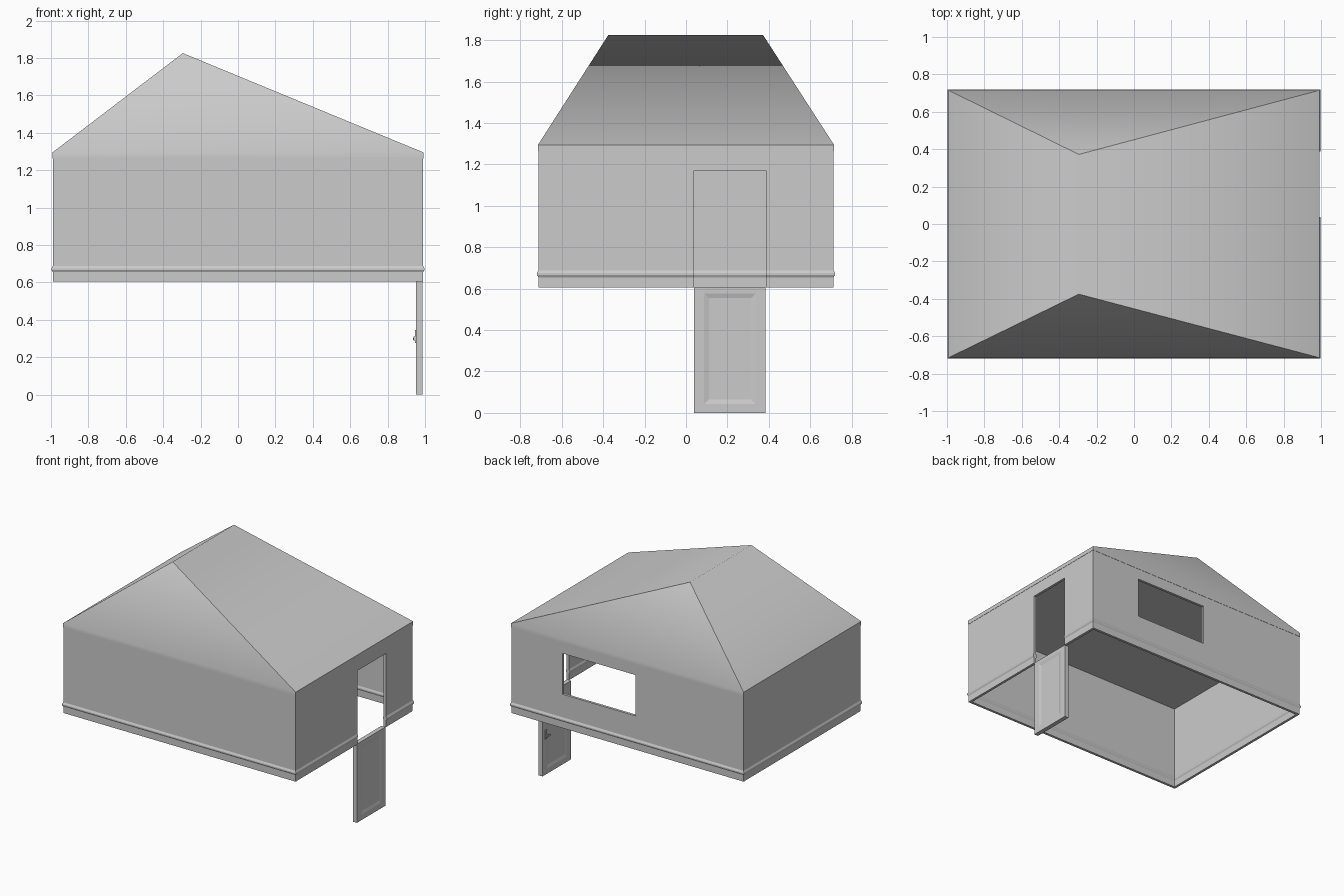
import bpy, bmesh
from mathutils import Vector

if "Cube" in bpy.data.objects:
    bpy.data.objects.remove(bpy.data.objects["Cube"])


def make(name, bm):
    bmesh.ops.recalc_face_normals(bm, faces=bm.faces[:])
    me = bpy.data.meshes.new(name)
    bm.to_mesh(me)
    bm.free()
    ob = bpy.data.objects.new(name, me)
    bpy.context.collection.objects.link(ob)
    return ob


def add_box(bm, lo, hi):
    lo, hi = Vector(lo), Vector(hi)
    for v in bmesh.ops.create_cube(bm, size=1)["verts"]:
        v.co = Vector([(lo[i] + hi[i]) / 2 + v.co[i] * (hi[i] - lo[i]) for i in range(3)])


def box(name, lo, hi):
    bm = bmesh.new()
    add_box(bm, lo, hi)
    return make(name, bm)


# Walls: thin section (offset, z) with a slim moulding, run round the plan
HX, HY, T = 0.990, 0.713, 0.02
outside = [(0, 0.605), (0, 0.655), (0.007, 0.667), (0.007, 0.675), (0, 0.688), (0, 1.266)]
inside = [(-T, 1.266), (-T, 0.688), (-T - 0.006, 0.675), (-T - 0.006, 0.667),
          (-T, 0.655), (-T, 0.605)]
section = outside + inside
bm = bmesh.new()
loops = [[bm.verts.new((sx * (HX + d), sy * (HY + d), z))
          for sx, sy in ((-1, -1), (1, -1), (1, 1), (-1, 1))] for d, z in section]
for i, a in enumerate(loops):
    b = loops[(i + 1) % len(loops)]
    for k in range(4):
        j = (k + 1) % 4
        bm.faces.new((a[k], a[j], b[j], b[k]))
walls = make("walls", bm)

# Door and window openings
for name, lo, hi in (("door_cutter", (0.9, 0.038, 0.5), (1.1, 0.387, 1.172)),
                     ("window_cutter", (-0.07, 0.6, 0.865), (0.553, 0.8, 1.18))):
    cutter = box(name, lo, hi)
    cutter.hide_render = True
    cutter.hide_set(True)
    mod = walls.modifiers.new(name, "BOOLEAN")
    mod.operation = "DIFFERENCE"
    mod.solver = "EXACT"
    mod.object = cutter

# Hip roof with off-centre ridge, fascia and flat ceiling.
# Shading is soft over the ridge and where the end hips meet their fascia.
bm = bmesh.new()
corners = ((-0.992, -0.715), (0.992, -0.715), (0.992, 0.715), (-0.992, 0.715))
low = [bm.verts.new((x, y, 1.264)) for x, y in corners]
eave = [bm.verts.new((x, y, 1.295)) for x, y in corners]
front, back = [bm.verts.new((-0.295, y, 1.826)) for y in (-0.375, 0.372)]
bm.faces.new(low[::-1])
for k in range(4):
    j = (k + 1) % 4
    bm.faces.new((low[k], low[j], eave[j], eave[k])).smooth = k % 2 == 0
for tri in ((eave[0], eave[1], front), (eave[2], eave[3], back),
            (eave[1], eave[2], back, front), (eave[3], eave[0], front, back)):
    bm.faces.new(tri).smooth = True
soft = ({front, back}, {eave[0], eave[1]}, {eave[2], eave[3]})
for e in bm.edges:
    e.smooth = set(e.verts) in soft
make("roof", bm)

# Door leaf with a recessed panel on both faces
bm = bmesh.new()
add_box(bm, (0.953, 0.038, 0), (0.987, 0.385, 0.606))
bm.normal_update()
sides = [f for f in bm.faces if abs(f.normal.x) > 0.9]
bmesh.ops.inset_individual(bm, faces=sides, thickness=0.05, use_even_offset=True)
bmesh.ops.inset_individual(bm, faces=sides, thickness=0.022, depth=-0.006, use_even_offset=True)
for v in bm.verts:  # panel is taller than the even border
    if 0.04 < v.co.z < 0.56:
        v.co.z += 0.02 if v.co.z > 0.3 else -0.008
make("door", bm)

# Door handle: back plate, spindle and lever
bm = bmesh.new()
add_box(bm, (0.947, 0.340, 0.275), (0.954, 0.358, 0.345))
add_box(bm, (0.938, 0.345, 0.290), (0.950, 0.353, 0.310))
add_box(bm, (0.935, 0.315, 0.292), (0.942, 0.355, 0.304))
make("door_handle", bm)
